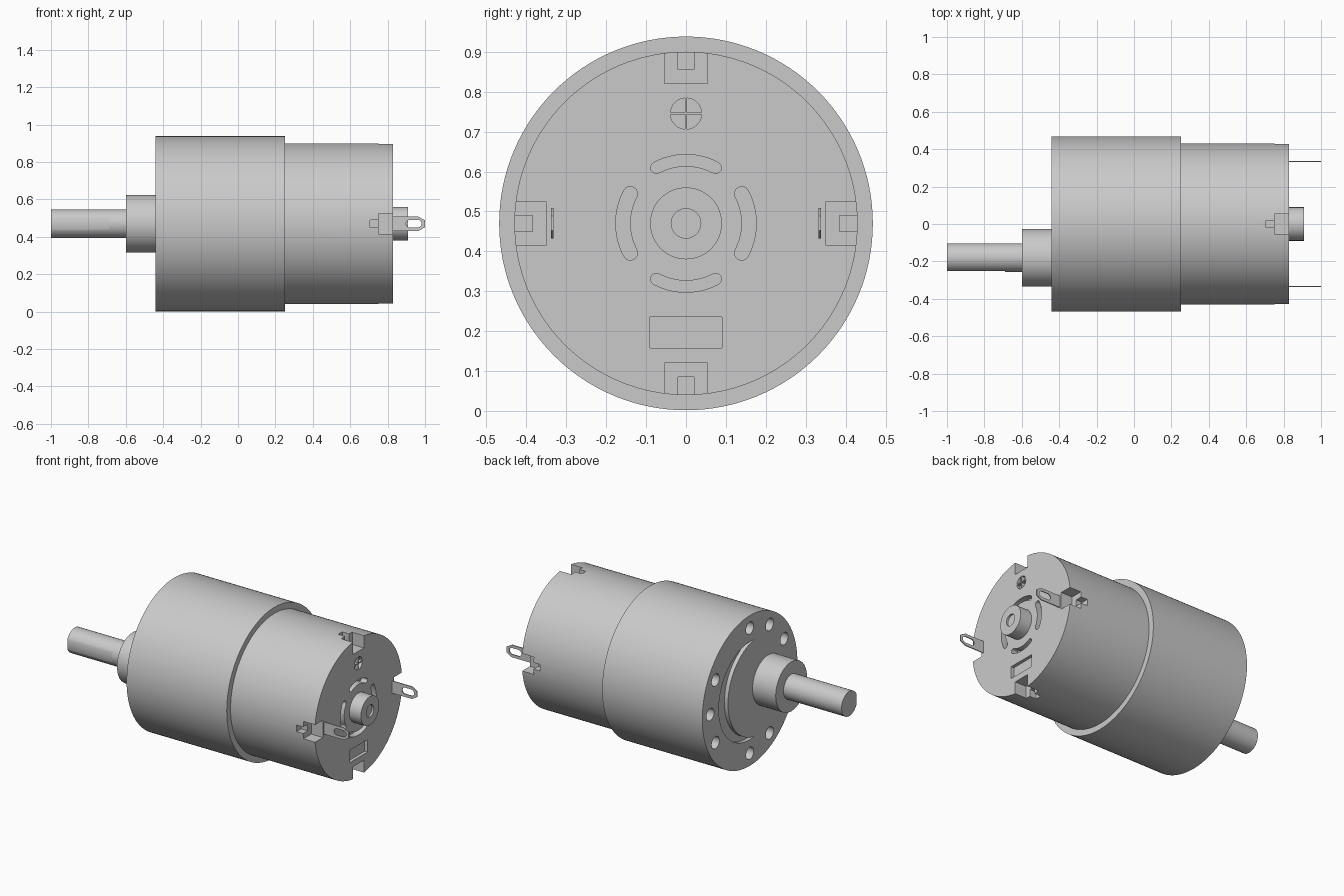
import bpy, bmesh
from math import sin, cos, radians
from mathutils import Vector

if "Cube" in bpy.data.objects:
    bpy.data.objects.remove(bpy.data.objects["Cube"])

CZ = 0.47             # height of the motor axis
SHAFT_Y = -0.18       # sideways offset of the output shaft

metal = bpy.data.materials.new("grey_metal")
metal.use_nodes = True
metal.diffuse_color = (0.59, 0.59, 0.59, 1)
metal.node_tree.nodes["Principled BSDF"].inputs["Base Color"].default_value = (0.59, 0.59, 0.59, 1)


def prism(name, points, a, b, axis="x"):
    """Extrude a profile from a to b along x (points are y, z) or y (points are x, z)."""
    bm = bmesh.new()
    place = (lambda p, t: (t, p[0], p[1] + CZ)) if axis == "x" else (lambda p, t: (p[0], t, p[1] + CZ))
    face = bm.faces.new([bm.verts.new(place(p, a)) for p in points])
    moved = bmesh.ops.extrude_face_region(bm, geom=[face], use_keep_orig=True)["geom"]
    step = Vector(place((0, 0), b)) - Vector(place((0, 0), a))
    bmesh.ops.translate(bm, vec=step, verts=[v for v in moved if isinstance(v, bmesh.types.BMVert)])
    bmesh.ops.recalc_face_normals(bm, faces=bm.faces)
    mesh = bpy.data.meshes.new(name)
    bm.to_mesh(mesh)
    bm.free()
    mesh.materials.append(metal)
    obj = bpy.data.objects.new(name, mesh)
    bpy.context.collection.objects.link(obj)
    return obj


def arc(r, start, end, n, y=0, z=0):
    angles = [radians(start + (end - start) * i / n) for i in range(n + 1)]
    return [(y + r * cos(t), z + r * sin(t)) for t in angles]


def circle(r, y=0, z=0, n=48):
    return arc(r, 0, 360, n, y, z)[:-1]


def rect(y0, y1, z0, z1):
    return [(y0, z0), (y1, z0), (y1, z1), (y0, z1)]


def turn(points, degrees):
    c, s = cos(radians(degrees)), sin(radians(degrees))
    return [(c * y - s * z, s * y + c * z) for y, z in points]


def select(obj):
    bpy.ops.object.select_all(action="DESELECT")
    obj.select_set(True)
    bpy.context.view_layer.objects.active = obj


def cut(obj, points, a, b, axis="x"):
    cutter = prism("cutter", points, a, b, axis)
    cutter.hide_render = True
    mod = obj.modifiers.new("cut", "BOOLEAN")
    mod.operation, mod.solver, mod.object = "DIFFERENCE", "EXACT", cutter
    select(obj)
    bpy.ops.object.modifier_apply(modifier=mod.name)
    bpy.data.objects.remove(cutter)


def smooth(obj):
    select(obj)
    bpy.ops.object.shade_smooth_by_angle(angle=radians(30))


# Gearbox with mounting holes and a shallow crescent recess in its front face
gearbox = prism("gearbox", circle(0.468, n=128), -0.44, 0.25)
for angle in (0, 30, -30, 90, -90, 120, -120, 150, -150):
    y, z = 0.39 * cos(radians(angle)), 0.39 * sin(radians(angle))
    cut(gearbox, circle(0.038, y, z, 24), -0.5, -0.34)
crescent = arc(0.305, -98, 98, 40) + arc(0.305, 77, -77, 36, y=-0.09)
cut(gearbox, crescent, -0.5, -0.415)

# Motor can
can = prism("motor_can", circle(0.43, n=128), 0.25, 0.83)
for angle in range(0, 360, 90):
    # Stepped rim notch
    cut(can, turn(rect(0.35, 0.5, -0.054, 0.054), angle), 0.75, 0.9)
    cut(can, turn(rect(0.385, 0.5, -0.02, 0.02), angle), 0.705, 0.8)
    # Curved vent slot with rounded ends, slimmer above and below the axis
    half = 0.018 if angle % 180 == 0 else 0.0145
    ends = [(0.158 * cos(radians(28)), side * 0.158 * sin(radians(28))) for side in (1, -1)]
    slot = (arc(0.158 + half, -27, 27, 14) + arc(half, 28, 208, 8, *ends[0])
            + arc(0.158 - half, 27, -27, 14) + arc(half, 152, 332, 8, *ends[1]))
    cut(can, turn(slot, angle), 0.79, 0.9)
    # Quarter of the cross-barred round recess
    quarter = [(0.0025, 0.0025)] + arc(0.039, 4, 86, 8)
    cut(can, [(y, z + 0.275) for y, z in turn(quarter, angle)], 0.81, 0.9)
cut(can, rect(-0.09, 0.09, -0.312, -0.235), 0.81, 0.9)

# Rear bearing with a sunken axle end
bearing = prism("rear_bearing", circle(0.09), 0.82, 0.91)
cut(bearing, circle(0.037, n=32), 0.898, 0.95)

# Output boss and D-shaped shaft
boss = prism("output_boss", circle(0.154, SHAFT_Y, n=64), -0.6, -0.43)
shaft = prism("output_shaft", circle(0.077, SHAFT_Y), -1.0, -0.59)
cut(shaft, rect(-0.4, SHAFT_Y - 0.071, -0.1, 0.1), -1.1, -0.69)

# Solder terminals with a long eyelet
outline = [(0.8, -0.038), (0.965, -0.038), (1.0, -0.018), (1.0, 0.018), (0.965, 0.038), (0.8, 0.038)]
eyelet = arc(0.02, -90, 90, 8, 0.962) + arc(0.02, 90, 270, 8, 0.918)
terminals = []
for name, y in (("terminal_front", -0.335), ("terminal_back", 0.335)):
    tab = prism(name, outline, y - 0.003, y + 0.003, "y")
    cut(tab, eyelet, y - 0.05, y + 0.05, "y")
    terminals.append(tab)

for part in [gearbox, can, bearing, boss, shaft] + terminals:
    smooth(part)
